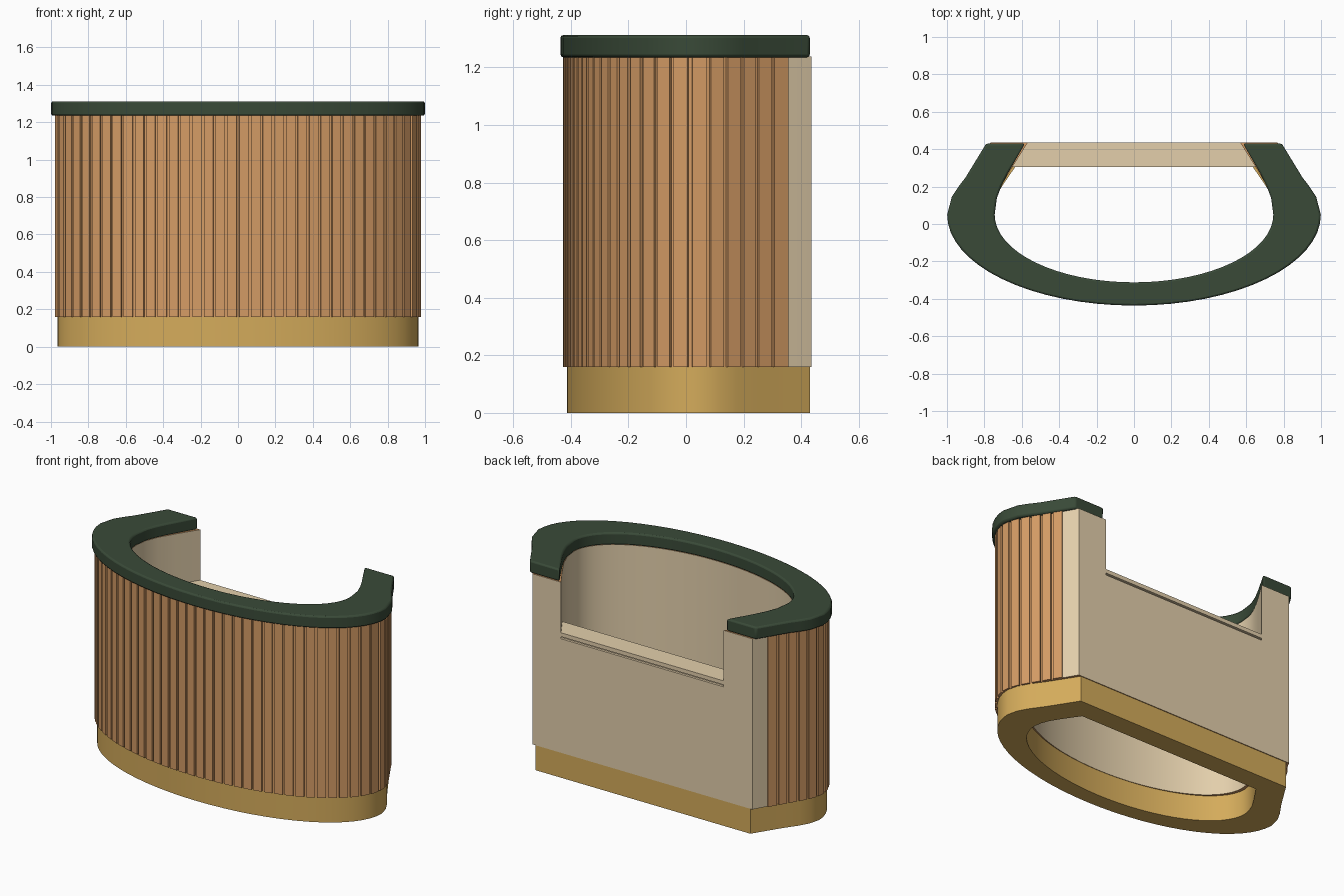
import bpy, bmesh, math
from mathutils import Vector

if "Cube" in bpy.data.objects:
    bpy.data.objects.remove(bpy.data.objects["Cube"])


def material(name, r, g, b):
    m = bpy.data.materials.new(name)
    m.use_nodes = True
    m.diffuse_color = (r, g, b, 1)
    m.node_tree.nodes["Principled BSDF"].inputs["Base Color"].default_value = (r, g, b, 1)
    return m


GREEN = material("dark green", 0.041, 0.068, 0.039)
BEIGE = material("warm beige", 0.77, 0.625, 0.41)
WOOD = material("wood", 0.66, 0.33, 0.13)
GOLD = material("brass gold", 0.66, 0.41, 0.105)
WIDEST = 0.05
WALL_LOW, WALL_HIGH = 0.16, 1.237


def path(a, front, sides, segments=16):
    """Open curve from the back left corner, round the front, to the back right."""
    depth = WIDEST - front
    half = [Vector(p) for p in sides]
    for i in range(segments):
        t = math.pi / 2 * i / segments
        half.append(Vector((a * math.cos(t), WIDEST - depth * math.sin(t))))
    return half + [Vector((0, front))] + [Vector((-p.x, p.y)) for p in reversed(half)]


def finish(name, bm, mat, bevel=0):
    bmesh.ops.recalc_face_normals(bm, faces=bm.faces)
    mesh = bpy.data.meshes.new(name)
    bm.to_mesh(mesh)
    bm.free()
    mesh.materials.append(mat)
    ob = bpy.data.objects.new(name, mesh)
    bpy.context.collection.objects.link(ob)
    if bevel:
        mod = ob.modifiers.new("soft edge", 'BEVEL')
        mod.width, mod.segments = bevel, 2
        mod.limit_method, mod.angle_limit = 'ANGLE', math.radians(50)
    bpy.ops.object.select_all(action='DESELECT')
    ob.select_set(True)
    bpy.context.view_layer.objects.active = ob
    bpy.ops.object.shade_smooth_by_angle(angle=math.radians(30))
    return ob


def band(bm, outer, inner, z0, z1, closed=False):
    """Solid strip between two curves of equal length, open or joined at the back."""
    rows = [[bm.verts.new((p.x, p.y, z)) for p in line]
            for line, z in ((outer, z0), (outer, z1), (inner, z1), (inner, z0))]
    n = len(outer)
    for i in range(n if closed else n - 1):
        j = (i + 1) % n
        for k in range(4):
            a, b = rows[k], rows[(k + 1) % 4]
            bm.faces.new((a[i], a[j], b[j], b[i]))
    if not closed:
        for i in (0, n - 1):
            bm.faces.new([r[i] for r in rows])


def ring(name, outer, inner, z0, z1, mat, closed=False, bevel=0):
    bm = bmesh.new()
    band(bm, outer, inner, z0, z1, closed)
    return finish(name, bm, mat, bevel)


def wood_caps(ob):
    """Bare wood on the wall's level top and bottom ends."""
    ob.data.materials.append(WOOD)
    for f in ob.data.polygons:
        at_end = f.center.z < WALL_LOW + 0.01 or f.center.z > WALL_HIGH - 0.01
        f.material_index = int(at_end and abs(f.normal.z) > 0.9)


# Base plinth, a closed ring with a straight back
ring("base_plinth",
     path(0.966, -0.414, [(0.75, 0.43), (0.858, 0.26), (0.915, 0.18), (0.951, 0.115)]),
     path(0.768, -0.315, [(0.635, 0.305), (0.697, 0.215), (0.738, 0.15), (0.759, 0.1)]),
     0, WALL_LOW, GOLD, closed=True)

# Curved wall
wall_outer = path(0.96, -0.408, [(0.768, 0.435), (0.817, 0.35), (0.866, 0.25), (0.93, 0.14)])
wall_inner = path(0.748, -0.312, [(0.568, 0.435), (0.65, 0.305), (0.706, 0.21), (0.738, 0.13)])
wood_caps(ring("curved_wall", wall_outer, wall_inner, WALL_LOW, WALL_HIGH, BEIGE))


# Low back wall with a shallow groove under its shelf
def back_slab(name, z0, z1, back_y):
    edge = 0.568 + (0.435 - back_y) * 0.65
    return ring(name, [Vector((-edge, back_y)), Vector((edge, back_y))],
                [Vector((-0.65, 0.305)), Vector((0.65, 0.305))], z0, z1, BEIGE)


wood_caps(back_slab("back_panel", WALL_LOW, 0.88, 0.435))
back_slab("shelf_groove", 0.88, 0.893, 0.42)
back_slab("back_shelf", 0.893, 0.918, 0.435)

# Wooden backing behind the slats
cover = path(0.97, -0.415, [(0.813, 0.35), (0.872, 0.25), (0.915, 0.18), (0.952, 0.11)])
core = path(0.95, -0.395, [(0.80, 0.35), (0.855, 0.25), (0.897, 0.18), (0.933, 0.11)])
ring("slat_backing", cover, core, WALL_LOW, WALL_HIGH, WOOD)

# Vertical slats spaced evenly along the backing
SLATS, GAP, DEPTH = 48, 0.013, 0.012
lengths = [(b - a).length for a, b in zip(cover, cover[1:])]


def along(s):
    for i, step in enumerate(lengths):
        if s <= step or i == len(lengths) - 1:
            return cover[i].lerp(cover[i + 1], s / step)
        s -= step


pitch = sum(lengths) / SLATS
bm = bmesh.new()
for i in range(SLATS):
    a = along(i * pitch + (GAP / 2 if i else 0))
    b = along((i + 1) * pitch - (GAP / 2 if i < SLATS - 1 else 0))
    d = (b - a).normalized()
    out = Vector((-d.y, d.x)) * DEPTH
    band(bm, [a + out, b + out], [a - out / 2, b - out / 2], WALL_LOW, WALL_HIGH)
finish("wall_slats", bm, WOOD)

# Counter top
ring("counter_top",
     path(0.999, -0.436, [(0.79, 0.43), (0.9, 0.25), (0.938, 0.2), (0.974, 0.145)]),
     path(0.745, -0.312, [(0.583, 0.43), (0.675, 0.27), (0.708, 0.205), (0.733, 0.14)]),
     1.235, 1.312, GREEN, bevel=0.01)
